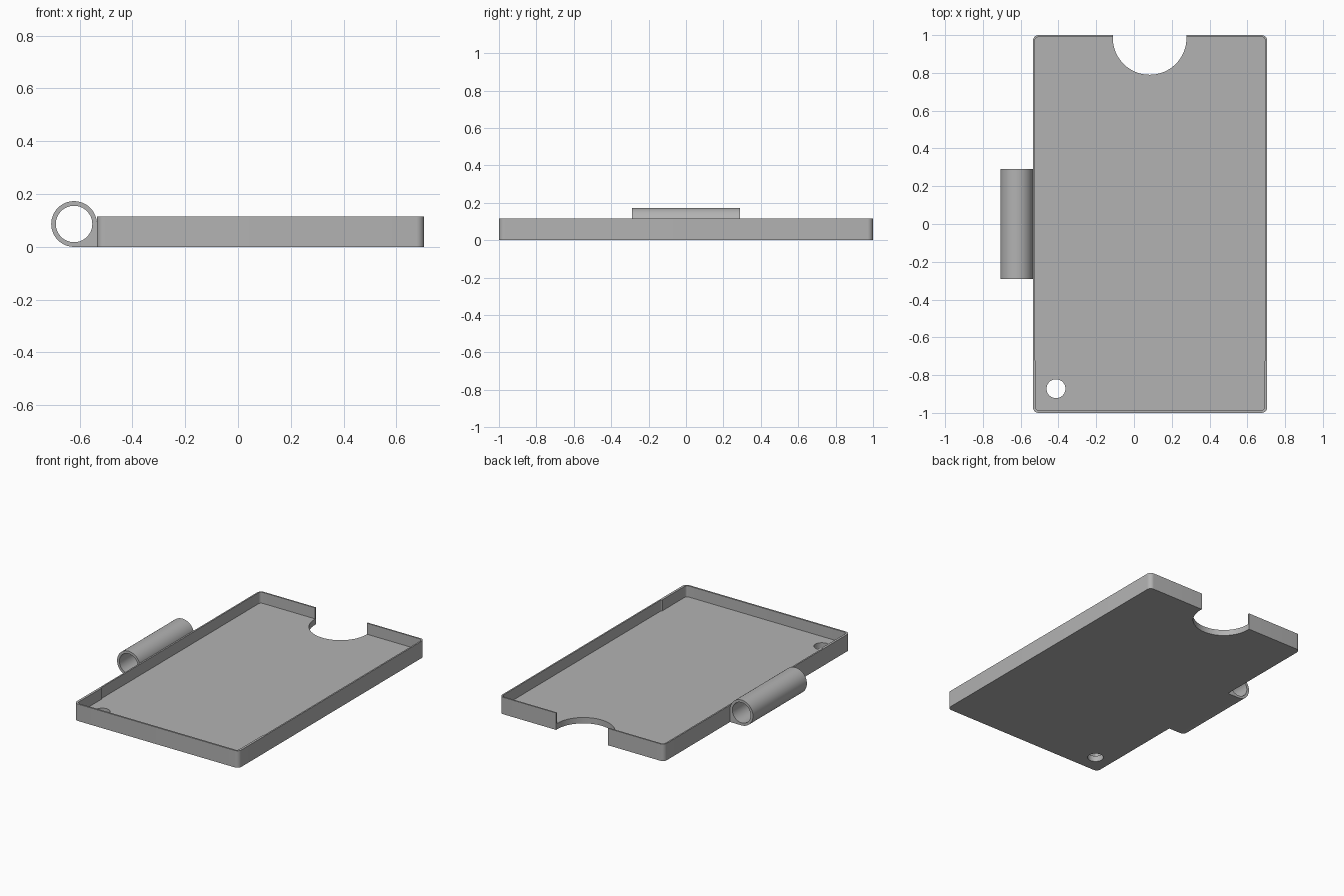
import bpy
import bmesh
from math import cos, sin, pi, radians
from mathutils import Matrix, Vector

cube = bpy.data.objects.get("Cube")
if cube:
    bpy.data.objects.remove(cube, do_unlink=True)

grey = bpy.data.materials.new("plain grey")
grey.use_nodes = True
grey.diffuse_color = (0.45, 0.45, 0.45, 1)
grey.node_tree.nodes["Principled BSDF"].inputs["Base Color"].default_value = grey.diffuse_color


def arc(cx, cy, r, start, end, steps):
    """Points on an arc, angles in degrees."""
    angles = [radians(start + (end - start) * i / steps) for i in range(steps + 1)]
    return [(cx + r * cos(a), cy + r * sin(a)) for a in angles]


def circle(cx, cy, r, sides=64):
    return arc(cx, cy, r, 0, 360, sides)[:-1]


def rounded_rect(x0, x1, y0, y1, r, steps=8):
    corners = [(x1 - r, y1 - r), (x0 + r, y1 - r), (x0 + r, y0 + r), (x1 - r, y0 + r)]
    return [p for i, (cx, cy) in enumerate(corners)
            for p in arc(cx, cy, r, 90 * i, 90 * i + 90, steps)]


def prism(name, outline, low, high, along_y=False):
    """Extrude an outline along z, or an (x, z) outline along y."""
    bm = bmesh.new()
    base = bm.faces.new([bm.verts.new((x, y, low)) for x, y in outline])
    top = bmesh.ops.extrude_face_region(bm, geom=[base])["geom"]
    bmesh.ops.translate(bm, vec=Vector((0, 0, high - low)),
                        verts=[v for v in top if isinstance(v, bmesh.types.BMVert)])
    if along_y:
        bmesh.ops.rotate(bm, verts=bm.verts, matrix=Matrix.Rotation(pi / 2, 3, 'X'))
    bmesh.ops.recalc_face_normals(bm, faces=bm.faces)
    mesh = bpy.data.meshes.new(name)
    bm.to_mesh(mesh)
    bm.free()
    mesh.materials.append(grey)
    obj = bpy.data.objects.new(name, mesh)
    bpy.context.collection.objects.link(obj)
    return obj


def cut(target, cutter):
    mod = target.modifiers.new("cut", 'BOOLEAN')
    mod.operation = 'DIFFERENCE'
    mod.solver = 'EXACT'
    mod.object = cutter
    bpy.context.view_layer.objects.active = target
    bpy.ops.object.modifier_apply(modifier=mod.name)
    bpy.data.objects.remove(cutter, do_unlink=True)


def smooth(obj):
    bpy.ops.object.select_all(action='DESELECT')
    obj.select_set(True)
    bpy.context.view_layer.objects.active = obj
    bpy.ops.object.shade_smooth_by_angle(angle=radians(30))


LEFT, RIGHT, HEIGHT, FLOOR = -0.535, 0.705, 0.115, 0.04

# Shallow tray with rounded corners
tray = prism("tray", rounded_rect(LEFT, RIGHT, -1, 1, 0.03), 0, HEIGHT)

# Hollow inside, with slightly thicker side walls near the front
cut(tray, prism("front_pocket",
                rounded_rect(LEFT + 0.016, RIGHT - 0.016, -0.988, 0.98, 0.016), FLOOR, 0.3))
cut(tray, prism("main_pocket",
                rounded_rect(LEFT + 0.01, RIGHT - 0.01, -0.735, 0.99, 0.02), FLOOR, 0.3))

# Thumb notch through the back edge
notch = arc(0.083, 0.985, 0.195, 180, 360, 48) + [(0.278, 1.2), (-0.112, 1.2)]
cut(tray, prism("thumb_notch", notch, -0.1, 0.3))

# Small hole in the front right corner of the floor
cut(tray, prism("floor_hole", circle(-0.413, -0.872, 0.05, 48), -0.1, 0.3))
smooth(tray)

# Tube on the right side, squared off underneath where it meets the tray
R = 0.0865
TUBE_X = -0.7075 + R
outline = arc(TUBE_X, R, R, 0, 270, 54) + [(LEFT, 0)]
sleeve = prism("side_sleeve", outline, -0.29, 0.29, along_y=True)
cut(sleeve, prism("sleeve_bore", circle(TUBE_X, R, 0.069), -0.5, 0.5, along_y=True))
smooth(sleeve)
